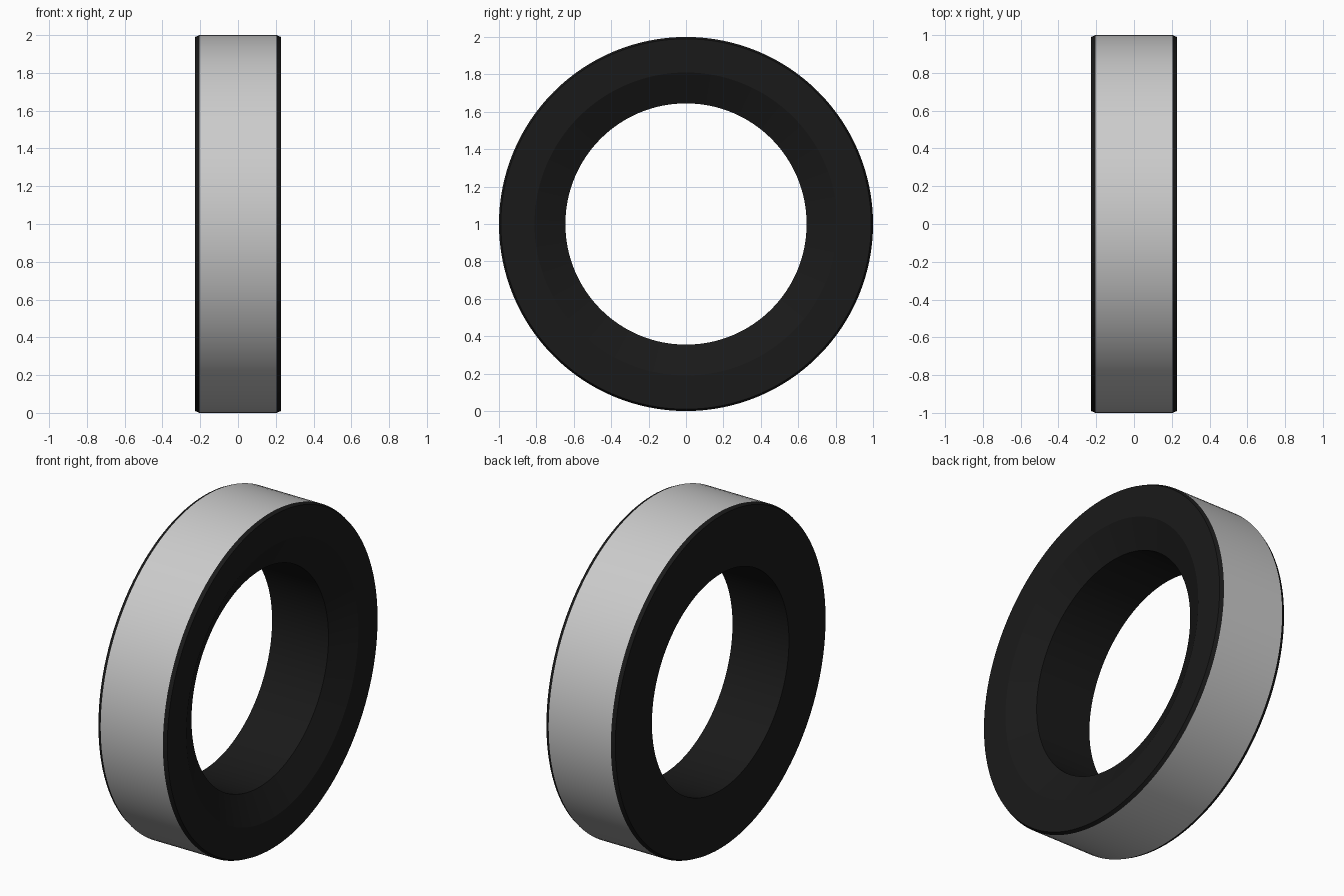
import bpy, math

if "Cube" in bpy.data.objects:
    bpy.data.objects.remove(bpy.data.objects["Cube"])

SEGMENTS = 128


def lathe(name, profile, color=None):
    """Revolve an open (x, radius) profile around the wheel axis at z = 1."""
    verts, faces = [], []
    n = len(profile)
    for i in range(SEGMENTS):
        a = 2 * math.pi * i / SEGMENTS
        verts += [(x, r * math.sin(a), 1 + r * math.cos(a)) for x, r in profile]
        j = (i + 1) % SEGMENTS
        for k in range(n - 1):
            faces.append((i * n + k, i * n + k + 1, j * n + k + 1, j * n + k))
    mesh = bpy.data.meshes.new(name)
    mesh.from_pydata(verts, [], faces)
    obj = bpy.data.objects.new(name, mesh)
    bpy.context.collection.objects.link(obj)
    if color:
        mat = bpy.data.materials.new(name + "_black")
        mat.diffuse_color = color
        mat.use_nodes = True
        mat.node_tree.nodes["Principled BSDF"].inputs["Base Color"].default_value = mat.diffuse_color
        mesh.materials.append(mat)
    bpy.ops.object.select_all(action='DESELECT')
    bpy.context.view_layer.objects.active = obj
    obj.select_set(True)
    # Make normals point outward
    bpy.ops.object.shade_smooth_by_angle(angle=math.radians(20))
    return obj


# Grey tread band around the outside
lathe("tread_band", [(0.205, 1.0), (-0.205, 1.0)][::-1])

# Black body: bevelled shoulders, flat back, dished front, straight bore
lathe("tyre_body", [
    (0.205, 1.0), (0.227, 0.99),
    (0.227, 0.81), (0.145, 0.645),
    (-0.227, 0.645), (-0.227, 0.99),
    (-0.205, 1.0)], (0.01, 0.01, 0.01, 1))
